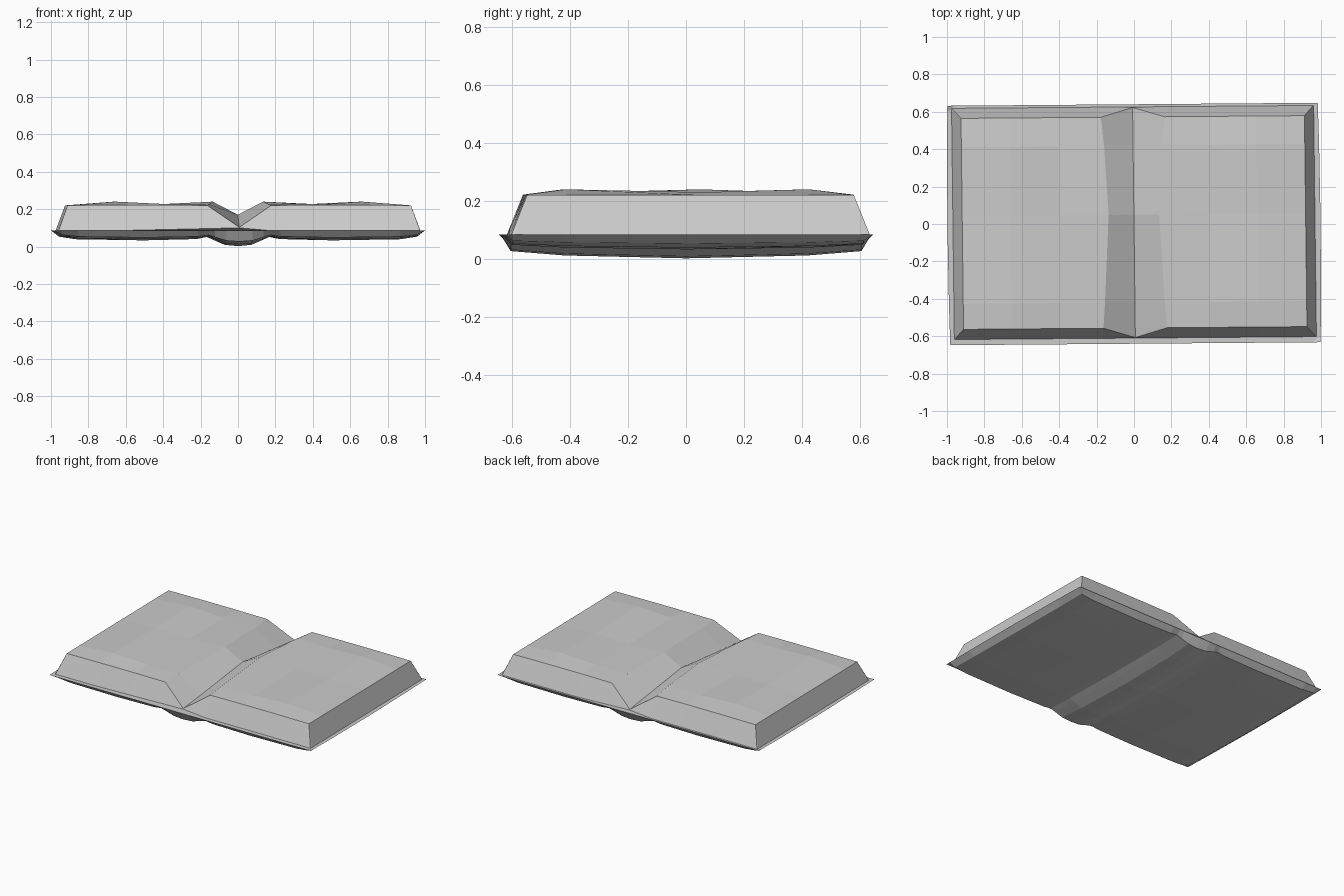
import bpy
import bmesh

old = bpy.data.objects.get("Cube")
if old:
    bpy.data.objects.remove(old, do_unlink=True)

grey = bpy.data.materials.new("plain_grey")
grey.use_nodes = True
COLOUR = (0.6, 0.6, 0.6, 1)
grey.diffuse_color = COLOUR
grey.node_tree.nodes["Principled BSDF"].inputs["Base Color"].default_value = COLOUR


def mirror_row(half):
    """Half section, from the spine outwards, turned into a full one."""
    return [(-x, y, z) for x, y, z in reversed(half[1:])] + half


def skin(name, rows):
    """Surface through the rows, closed by one flat face on its border."""
    bm = bmesh.new()
    # the whole shape sits slightly askew
    grid = [[bm.verts.new((x - 0.012 * y, y + 0.008 * x, z)) for x, y, z in r] for r in rows]
    for a, b in zip(grid, grid[1:]):
        for i in range(len(a) - 1):
            bm.faces.new((a[i], a[i + 1], b[i + 1], b[i]))
    border = grid[0] + [r[-1] for r in grid[1:-1]] + grid[-1][::-1] + [r[0] for r in grid[-2:0:-1]]
    bm.faces.new(border)
    bmesh.ops.recalc_face_normals(bm, faces=bm.faces[:])
    mesh = bpy.data.meshes.new(name)
    bm.to_mesh(mesh)
    bm.free()
    mesh.materials.append(grey)
    ob = bpy.data.objects.new(name, mesh)
    bpy.context.collection.objects.link(ob)
    return ob


# Page block: sloping sides, gently waved top, gutter shallowest halfway
RIM = 0.085


def page_row(y, gutter_y, gutter_z, lip_x, lip_z, wave):
    return mirror_row([(0, gutter_y, gutter_z), (lip_x, y, lip_z), (0.4, y, 0.222 + wave * 0.3),
                       (0.66, y, 0.222 + wave), (0.918, y, 0.22), (0.968, y * 1.07, RIM)])


def page_end(y):
    return mirror_row([(0, y, 0.1)] + [(x, y, RIM) for x in (0.17, 0.4, 0.66, 0.966, 0.968)])


pages = [page_end(-0.61),
         page_row(-0.556, -0.607, 0.103, 0.17, 0.22, 0),
         page_row(-0.42, -0.42, 0.12, 0.16, 0.226, 0.018),
         page_row(0.05, 0.05, 0.17, 0.135, 0.24, 0.008),
         page_row(0.42, 0.42, 0.127, 0.155, 0.228, 0.018),
         page_row(0.572, 0.623, 0.103, 0.17, 0.22, 0),
         page_end(0.626)]
skin("pages", pages)

# Cover: two shallow boards with a rounded spine between them
SECTION = [(0, 0.083), (0.07, 0.076), (0.13, 0.05), (0.165, 0.034),
           (0.22, 0.045), (0.5, 0.052), (0.86, 0.046), (0.95, 0.032), (0.99, 0)]


def cover_row(y, depth):
    bow = 0.008 * (1 - (y / 0.64) ** 2)
    return mirror_row([(0 if x == 0 else x + bow * x, y, RIM - d * depth) for x, d in SECTION])


cover = [cover_row(y, d) for y, d in
         ((-0.64, 0), (-0.605, 0.7), (-0.42, 0.88), (0, 1), (0.42, 0.88), (0.605, 0.7), (0.64, 0))]
skin("cover_and_spine", cover)
